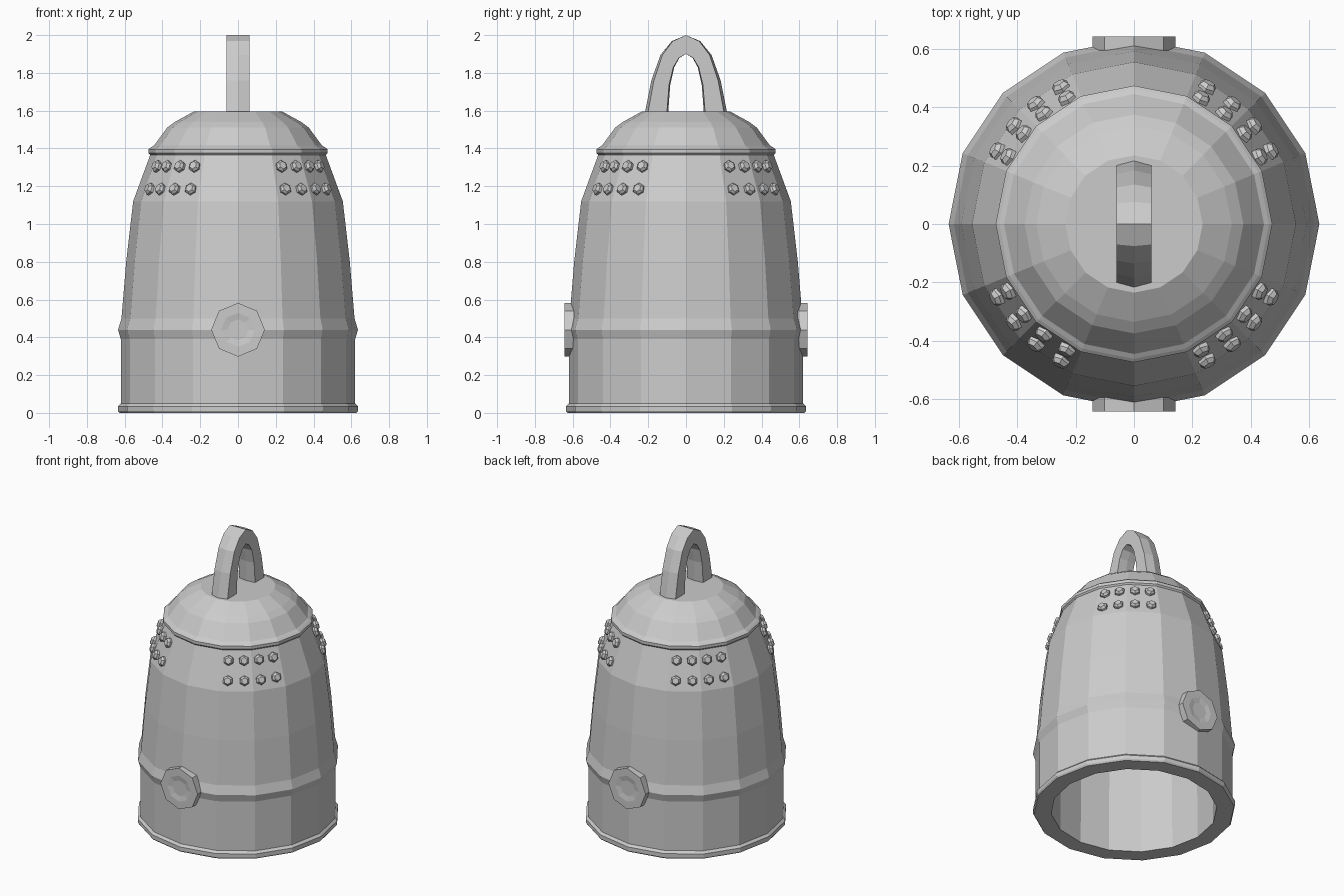
import bpy, bmesh
from math import sin, cos, tau, radians, atan2
from mathutils import Matrix, Vector

cube = bpy.data.objects.get("Cube")
if cube:
    bpy.data.objects.remove(cube, do_unlink=True)

metal = bpy.data.materials.new("grey_metal")
metal.use_nodes = True
GREY = (0.6, 0.6, 0.6, 1)
metal.diffuse_color = GREY
metal.node_tree.nodes["Principled BSDF"].inputs["Base Color"].default_value = GREY


def ring(radius, z, sides, turn=0.0):
    return [(radius * cos(turn + tau * i / sides),
             radius * sin(turn + tau * i / sides), z) for i in range(sides)]


def loft(bm, rings, matrix=Matrix()):
    """Skin a stack of equal rings and cap both ends."""
    loops = [[bm.verts.new(matrix @ Vector(p)) for p in r] for r in rings]
    n = len(loops[0])
    for a, b in zip(loops, loops[1:]):
        for i in range(n):
            j = (i + 1) % n
            bm.faces.new((a[i], a[j], b[j], b[i]))
    bm.faces.new(loops[0])
    bm.faces.new(loops[-1])


def finish(bm, name):
    bmesh.ops.recalc_face_normals(bm, faces=bm.faces)
    mesh = bpy.data.meshes.new(name)
    bm.to_mesh(mesh)
    bm.free()
    mesh.materials.append(metal)
    obj = bpy.data.objects.new(name, mesh)
    bpy.context.collection.objects.link(obj)


def outward(angle, radius, z, tilt=0.0):
    """Local +z points away from the bell axis, local x stays level."""
    return (Matrix.Rotation(angle, 4, "Z") @ Matrix.Translation((radius, 0, z))
            @ Matrix.Rotation(radians(90) - tilt, 4, "Y") @ Matrix.Rotation(radians(90), 4, "Z"))


# Bell body: outside from crown to lip, then the hollow inside
outside = [(0.235, 1.595), (0.335, 1.54), (0.375, 1.51), (0.445, 1.415),
           (0.462, 1.405), (0.474, 1.395), (0.474, 1.375), (0.465, 1.365),
           (0.555, 1.12), (0.592, 0.8), (0.617, 0.5), (0.635, 0.44),
           (0.62, 0.39), (0.62, 0.05), (0.635, 0.035), (0.635, 0.01), (0.628, 0)]
inside = [(0.52, 0), (0.515, 0.45), (0.49, 0.8), (0.45, 1.12), (0.37, 1.36), (0.2, 1.48)]
bm = bmesh.new()
loft(bm, [ring(r, z, 16) for r, z in outside + inside])
finish(bm, "bell_body")

# Hanging loop: each station pairs an outer and an inner arch point
half = [((0.203, 1.58), (0.102, 1.58)), ((0.17, 1.76), (0.09, 1.735)),
        ((0.125, 1.895), (0.067, 1.83)), ((0.07, 1.968), (0.037, 1.88))]
stations = [[(-y, z) for y, z in s] for s in half]
stations += [[(0, 2.0), (0, 1.9)]] + [list(s) for s in reversed(half)]
bm = bmesh.new()
w = 0.06
loft(bm, [[(-w, oy, oz), (0, oy * 1.08, oz), (w, oy, oz),
           (w, iy, iz), (0, iy * 0.93, iz), (-w, iy, iz)]
          for (oy, oz), (iy, iz) in stations])
finish(bm, "hanging_loop")

# Striking plates on the front and back, with a shallow dished centre
for name, angle in (("front", -90), ("back", 90)):
    bm = bmesh.new()
    loft(bm, [ring(0.142, -0.06, 8), ring(0.142, 0.0, 8), ring(0.09, 0.0, 8),
              ring(0.055, -0.006, 8)], outward(radians(angle), 0.643, 0.44))
    finish(bm, name + "_striking_plate")

# Studs: two rows of four on each diagonal, following the shoulder slope
slope = atan2(0.09, 0.245)
for name, centre in (("back_left", 45), ("back_right", 135),
                     ("front_right", 225), ("front_left", 315)):
    bm = bmesh.new()
    for radius, z in ((0.487, 1.305), (0.53, 1.185)):
        for k in range(4):
            angle = radians(centre + (k - 1.5) * 11.25)
            loft(bm, [ring(0.033, -0.02, 6, radians(30)), ring(0.033, 0.006, 6, radians(30)),
                      ring(0.021, 0.02, 6, radians(30))],
                 outward(angle, radius, z, slope))
    finish(bm, name + "_studs")
